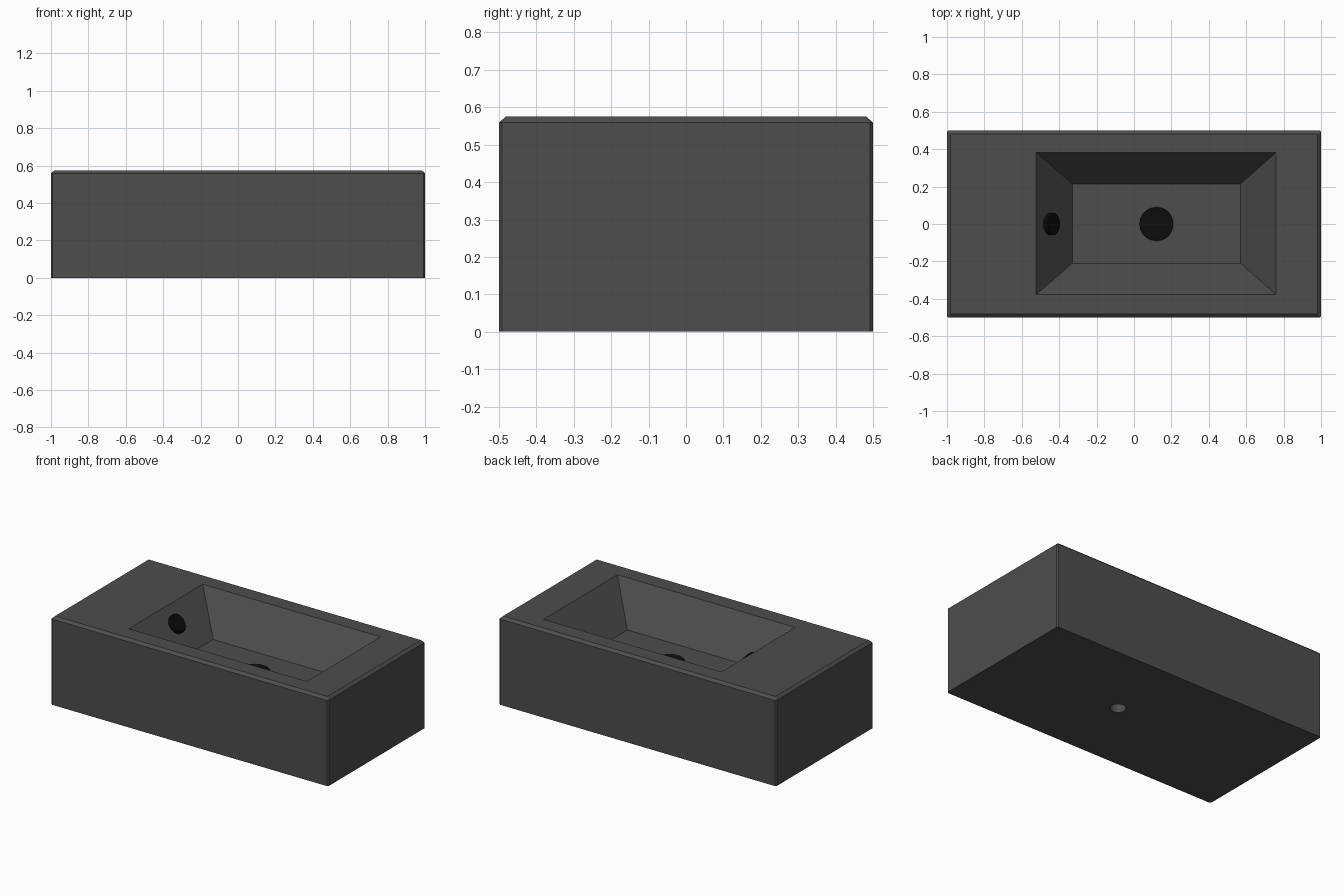
import bpy, bmesh
from math import cos, sin, tau
from mathutils import Vector

if "Cube" in bpy.data.objects:
    bpy.data.objects.remove(bpy.data.objects["Cube"])

H = 0.575          # overall height
FLOOR = 0.33       # basin floor height


def material(name, v):
    m = bpy.data.materials.new(name)
    m.diffuse_color = (v, v, v, 1)
    m.use_nodes = True
    m.node_tree.nodes["Principled BSDF"].inputs["Base Color"].default_value = m.diffuse_color
    return m


def add_object(name, bm, mat):
    me = bpy.data.meshes.new(name)
    bm.to_mesh(me)
    bm.free()
    me.materials.append(mat)
    ob = bpy.data.objects.new(name, me)
    bpy.context.collection.objects.link(ob)
    return ob


def ring(bm, points, z):
    return [bm.verts.new((x, y, z)) for x, y in points]


def loft(bm, a, b, smooth=False):
    """Join two equal rings with quads."""
    n = len(a)
    for i in range(n):
        j = (i + 1) % n
        bm.faces.new((a[i], a[j], b[j], b[i])).smooth = smooth


def fill_between(bm, outer, inner):
    """Fill a flat area around a hole."""
    edges = []
    for r in (outer, inner):
        for i in range(len(r)):
            edges.append(bm.edges.get((r[i - 1], r[i])))
    bmesh.ops.triangle_fill(bm, edges=edges, use_beauty=True, use_dissolve=False)


def outline(hx, hy, c):
    """Rectangle with clipped corners."""
    return [(hx, -hy + c), (hx, hy - c), (hx - c, hy), (-hx + c, hy),
            (-hx, hy - c), (-hx, -hy + c), (-hx + c, -hy), (hx - c, -hy)]


def rect(x0, x1, y0, y1):
    return [(x0, y0), (x1, y0), (x1, y1), (x0, y1)]


def circle(cx, cy, r, n=32):
    return [(cx + r * cos(tau * i / n), cy + r * sin(tau * i / n)) for i in range(n)]


def cap(name, base, axis, radius, depth, mat, edge):
    """Round cap with a softened rim, growing from base along axis."""
    bm = bmesh.new()
    r0 = ring(bm, circle(0, 0, radius), 0)
    r1 = ring(bm, circle(0, 0, radius), depth - edge)
    r2 = ring(bm, circle(0, 0, radius - edge), depth)
    bm.faces.new(r0[::-1])
    loft(bm, r0, r1, True)
    loft(bm, r1, r2)
    bm.faces.new(r2)
    ob = add_object(name, bm, mat)
    ob.rotation_euler = Vector(axis).to_track_quat('Z', 'Y').to_euler()
    ob.location = base


stone = material("dark_stone", 0.075)
black = material("black", 0.004)

# Basin block: outer walls and chamfered top edge
bm = bmesh.new()
base = ring(bm, outline(1, 0.5, 0.008), 0)
shoulder = ring(bm, outline(1, 0.5, 0.008), H - 0.016)
top = ring(bm, outline(0.982, 0.482, 0.004), H)
loft(bm, base, shoulder)
loft(bm, shoulder, top)

# Tapered bowl sunk into the top
rim = ring(bm, rect(-0.523, 0.76, -0.378, 0.383), H)
floor = ring(bm, rect(-0.33, 0.57, -0.21, 0.215), FLOOR)
loft(bm, rim, floor)
bm.faces.new(floor)
fill_between(bm, top, rim)

# Waste pipe hole in the underside
mouth = ring(bm, circle(0.12, 0, 0.047), 0)
end = ring(bm, circle(0.12, 0, 0.047), FLOOR - 0.02)
loft(bm, mouth, end, True)
bm.faces.new(end)
fill_between(bm, base, mouth)
bmesh.ops.recalc_face_normals(bm, faces=bm.faces)
add_object("basin_block", bm, stone)

# Drain cover on the floor, overflow cap on the left wall
cap("drain_cover", (0.12, 0, FLOOR - 0.01), (0, 0, 1), 0.09, 0.013, black, 0.002)
normal = Vector((H - FLOOR, 0, 0.193)).normalized()
cap_base = Vector((-0.447, 0, 0.479)) - normal * 0.01
cap("overflow_cap", cap_base, normal, 0.06, 0.034, black, 0.006)
